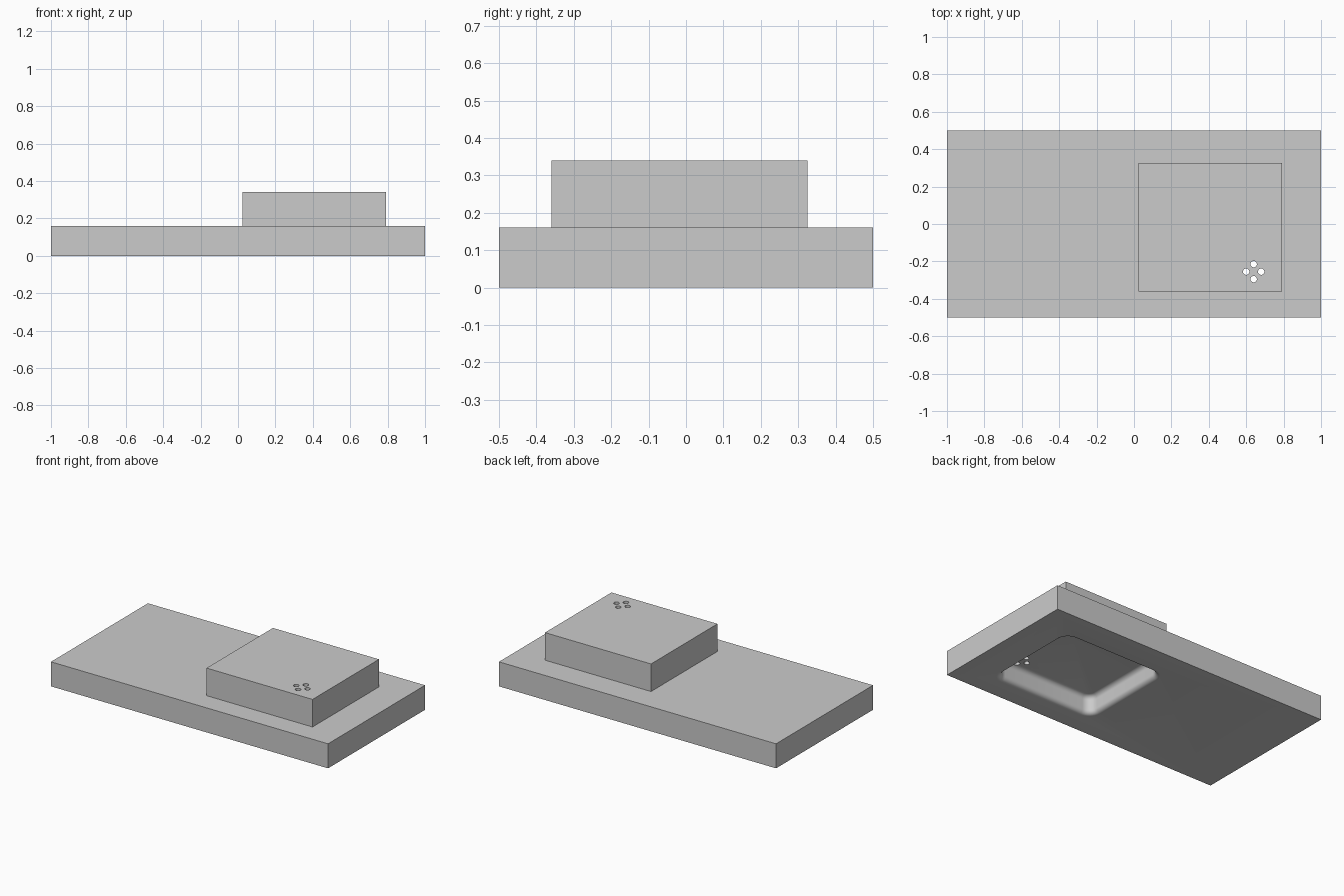
import bpy, bmesh
from math import sin, cos, pi

if "Cube" in bpy.data.objects:
    bpy.data.objects.remove(bpy.data.objects["Cube"])

X0, X1, Y0, Y1 = 0.025, 0.79, -0.36, 0.325   # raised block footprint
DEPTH = 0.12                                  # pocket depth


def make_object(name, bm):
    bmesh.ops.recalc_face_normals(bm, faces=bm.faces)
    mesh = bpy.data.meshes.new(name)
    bm.to_mesh(mesh)
    bm.free()
    ob = bpy.data.objects.new(name, mesh)
    bpy.context.collection.objects.link(ob)
    return ob


def box(name, x0, x1, y0, y1, z0, z1):
    bm = bmesh.new()
    bmesh.ops.create_cube(bm, size=1)
    for v in bm.verts:
        v.co = ((x0 + x1) / 2 + v.co.x * (x1 - x0),
                (y0 + y1) / 2 + v.co.y * (y1 - y0),
                (z0 + z1) / 2 + v.co.z * (z1 - z0))
    return make_object(name, bm)


def boolean(target, tool, operation):
    mod = target.modifiers.new(operation, 'BOOLEAN')
    mod.operation, mod.object, mod.solver = operation, tool, 'EXACT'
    bpy.context.view_layer.objects.active = target
    bpy.ops.object.modifier_apply(modifier=mod.name)
    bpy.data.objects.remove(tool)


def rounded_ring(bm, inset, z, corner, n=8):
    # rounded rectangle, inset from the block footprint
    r = corner - inset
    centres = [(X1 - corner, Y1 - corner), (X0 + corner, Y1 - corner),
               (X0 + corner, Y0 + corner), (X1 - corner, Y0 + corner)]
    return [bm.verts.new((cx + r * cos(a), cy + r * sin(a), z))
            for q, (cx, cy) in enumerate(centres)
            for a in [(q + i / n) * pi / 2 for i in range(n + 1)]]


def pocket_cutter():
    # rim fillet flowing into ceiling fillet
    R, N = 0.03, 6
    steps = [i / N * pi / 2 for i in range(N + 1)]
    profile = [(0, -0.05)]
    profile += [(R * sin(a), R * (1 - cos(a))) for a in steps]
    profile += [(R + R * (1 - cos(a)), DEPTH - R + R * sin(a)) for a in steps]
    bm = bmesh.new()
    rings = [rounded_ring(bm, d, z, 0.09) for d, z in profile]
    for a, b in zip(rings, rings[1:]):
        for i in range(len(a)):
            j = (i + 1) % len(a)
            bm.faces.new((a[i], a[j], b[j], b[i]))
    bm.faces.new(rings[0])
    bm.faces.new(rings[-1])
    return make_object("pocket_cutter", bm)


def hole_cutter(x, y):
    bm = bmesh.new()
    bmesh.ops.create_cone(bm, cap_ends=True, segments=24,
                          radius1=0.017, radius2=0.017, depth=1)
    bmesh.ops.translate(bm, verts=bm.verts, vec=(x, y, 0.2))
    return make_object("hole_cutter", bm)


# base plate with raised block
plate = box("stepped_plate", -1, 1, -0.5, 0.5, 0, 0.16)
boolean(plate, box("raised_block", X0, X1, Y0, Y1, 0.14, 0.34), 'UNION')

# underside pocket
boolean(plate, pocket_cutter(), 'DIFFERENCE')

# four through holes in a diamond
for dx, dy in ((0.04, 0), (-0.04, 0), (0, 0.04), (0, -0.04)):
    boolean(plate, hole_cutter(0.64 + dx, -0.255 + dy), 'DIFFERENCE')

bpy.context.view_layer.objects.active = plate
plate.select_set(True)
bpy.ops.object.shade_smooth_by_angle(angle=pi / 6)
